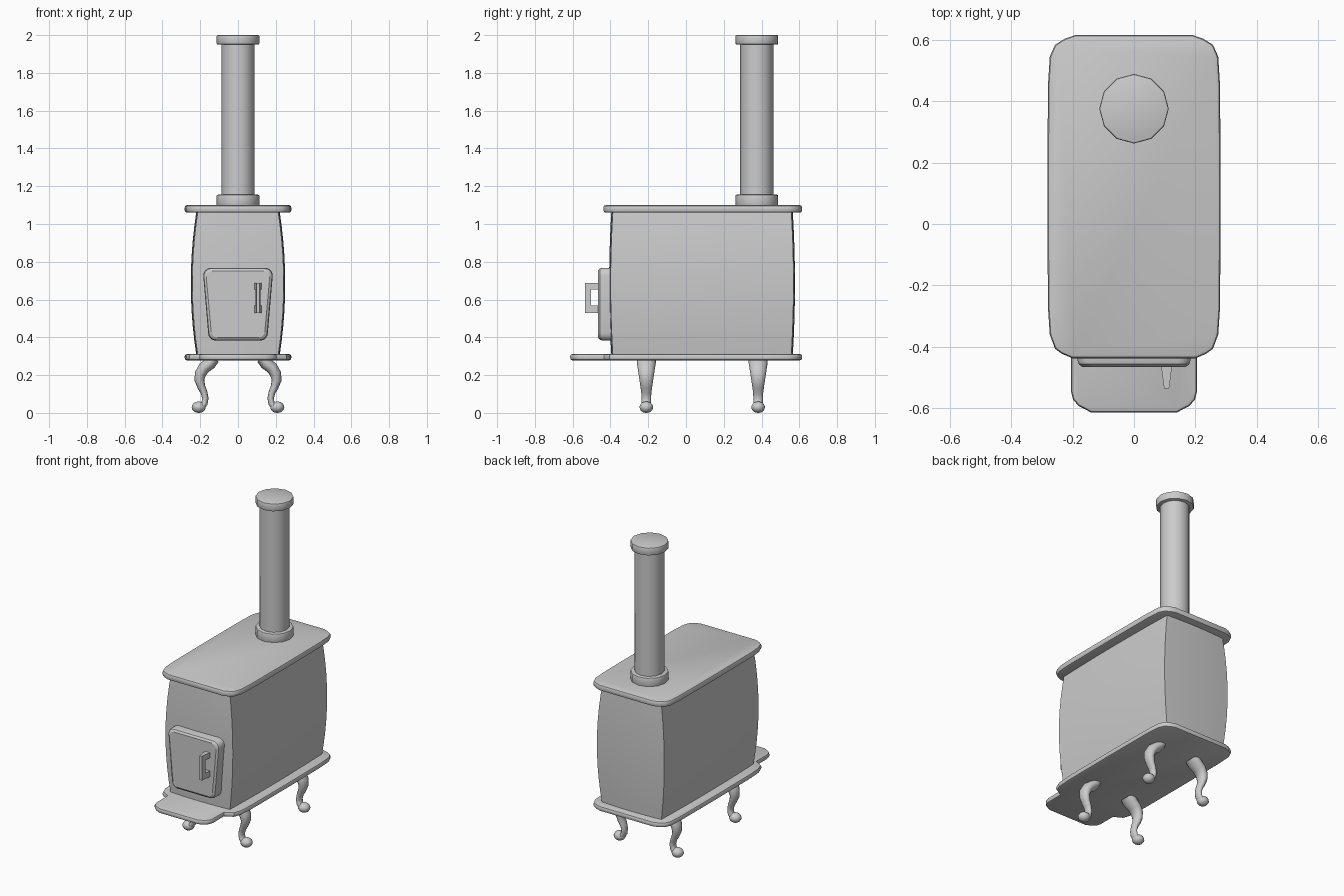
import bpy, bmesh, math
from mathutils import Vector

if "Cube" in bpy.data.objects:
    bpy.data.objects.remove(bpy.data.objects["Cube"])


def loft(name, loops, bevel=0.0, angle=35):
    """Skin closed loops in order, cap both ends, optionally round the cap rims."""
    bm = bmesh.new()
    rings = [[bm.verts.new(p) for p in lp] for lp in loops]
    n = len(rings[0])
    for a, b in zip(rings, rings[1:]):
        for i in range(n):
            j = (i + 1) % n
            bm.faces.new((a[i], a[j], b[j], b[i]))
    caps = [bm.faces.new(rings[0]), bm.faces.new(rings[-1])]
    bmesh.ops.recalc_face_normals(bm, faces=bm.faces)
    if bevel:
        edges = [e for f in caps for e in f.edges]
        bmesh.ops.bevel(bm, geom=edges, offset=bevel, segments=2,
                        profile=0.5, affect='EDGES')
    me = bpy.data.meshes.new(name)
    bm.to_mesh(me)
    bm.free()
    ob = bpy.data.objects.new(name, me)
    bpy.context.collection.objects.link(ob)
    bpy.ops.object.select_all(action='DESELECT')
    ob.select_set(True)
    bpy.context.view_layer.objects.active = ob
    bpy.ops.object.shade_smooth_by_angle(angle=math.radians(angle))
    return ob


def mirrored(half):
    return half + [(-x, y) for x, y in reversed(half)]


def plate(name, half, z0, z1):
    pts = mirrored(half)
    return loft(name, [[(x, y, z) for x, y in pts] for z in (z0, z1)], bevel=0.012)


# Top and base plates; the base adds a hearth tongue at the front
sides = [(0.19, 0.615), (0.225, 0.603), (0.257, 0.583), (0.274, 0.545), (0.28, 0.45),
         (0.282, 0.09), (0.28, -0.27), (0.274, -0.36), (0.257, -0.406)]
plate("top_plate", sides + [(0.235, -0.422), (0.2, -0.437)], 1.06, 1.10)
plate("base_plate", sides + [(0.205, -0.435), (0.205, -0.545), (0.198, -0.572),
                             (0.18, -0.592), (0.14, -0.613)], 0.278, 0.312)


# Firebox: bulging walls with sharp vertical corners
def body_ring(z):
    b = 1 - ((z - 0.685) / 0.385) ** 2
    hx, hy, n = 0.212 + 0.03 * b, 0.472 + 0.012 * b, 6
    ring = []
    for k in range(4):
        for i in range(n):
            t = -1 + 2 * i / n
            bow = 0.008 * (1 - t * t)
            x, y = [(hx + bow, t * hy), (-t * hx, hy + bow),
                    (-hx - bow, -t * hy), (t * hx, -hy - bow)][k]
            ring.append((x, y + 0.085, z))
    return ring


loft("firebox", [body_ring(0.30 + 0.77 * i / 10) for i in range(11)])


# Door: tapered rounded panel with a chamfered front
def door_ring(y, inset):
    r = 0.04 - inset * 0.4
    top, bot = 0.768 - inset, 0.383 + inset
    wt, wb = 0.184 - inset, 0.158 - inset
    ring = []
    for cx, cz, a0 in ((wt - r, top - r, 0), (r - wt, top - r, 90),
                       (r - wb, bot + r, 180), (wb - r, bot + r, 270)):
        for i in range(5):
            a = math.radians(a0 + 22.5 * i)
            ring.append((cx + r * math.cos(a), y, cz + r * math.sin(a)))
    return ring


loft("door", [door_ring(-0.385, 0), door_ring(-0.442, 0),
              door_ring(-0.456, 0.004), door_ring(-0.465, 0.016)], angle=25)

# Door handle: C-shaped grip narrowing away from the door
grip = [(-0.46, 0.53), (-0.535, 0.53), (-0.535, 0.687), (-0.46, 0.687),
        (-0.46, 0.653), (-0.503, 0.653), (-0.503, 0.568), (-0.46, 0.568)]
loft("door_handle", [[(0.106 + s * (0.018 - (-0.46 - y) * 0.13), y, z) for y, z in grip]
                     for s in (-1, 1)])


# Stovepipe with collars
def cylinder(name, r, z0, z1, bevel=0.0):
    def ring(z):
        return [(r * math.cos(i * math.pi / 6), 0.375 + r * math.sin(i * math.pi / 6), z)
                for i in range(12)]
    return loft(name, [ring(z0), ring(z1)], bevel)


cylinder("stovepipe", 0.088, 1.09, 1.97)
cylinder("pipe_base_collar", 0.113, 1.09, 1.155, 0.006)
cylinder("pipe_top_collar", 0.113, 1.95, 2.0, 0.006)

# Cabriole legs: (x, z, in-plane radius, y radius)
path = [(0.125, 0.290, 0.030, 0.051), (0.148, 0.262, 0.033, 0.050),
        (0.180, 0.238, 0.032, 0.046), (0.200, 0.205, 0.030, 0.041),
        (0.204, 0.172, 0.026, 0.036), (0.194, 0.138, 0.021, 0.031),
        (0.180, 0.108, 0.018, 0.027), (0.173, 0.078, 0.017, 0.025),
        (0.177, 0.050, 0.017, 0.025), (0.192, 0.034, 0.019, 0.026)]


def leg(name, side, yc):
    rings = []
    for i, (x, z, ra, rb) in enumerate(path):
        p, q = path[max(i - 1, 0)], path[min(i + 1, len(path) - 1)]
        d = Vector((q[0] - p[0], q[1] - p[1])).normalized()
        rings.append([(side * (x - d.y * ra * math.cos(a)), yc + rb * math.sin(a),
                       z + d.x * ra * math.cos(a))
                      for a in (k * math.pi / 6 for k in range(12))])
    loft(name + "_leg", rings, angle=60)
    # Ball foot
    rings = []
    for i in range(9):
        t = math.pi * (0.04 + 0.92 * i / 8)
        r = math.sin(t)
        rings.append([(side * 0.208 + 0.037 * r * math.cos(a), yc + 0.036 * r * math.sin(a),
                       0.0302 - 0.0304 * math.cos(t))
                      for a in (k * math.pi / 6 for k in range(12))])
    loft(name + "_foot", rings, angle=60)


for s, sn in ((-1, "left"), (1, "right")):
    for y, yn in ((-0.21, "front"), (0.382, "back")):
        leg(f"{yn}_{sn}", s, y)
